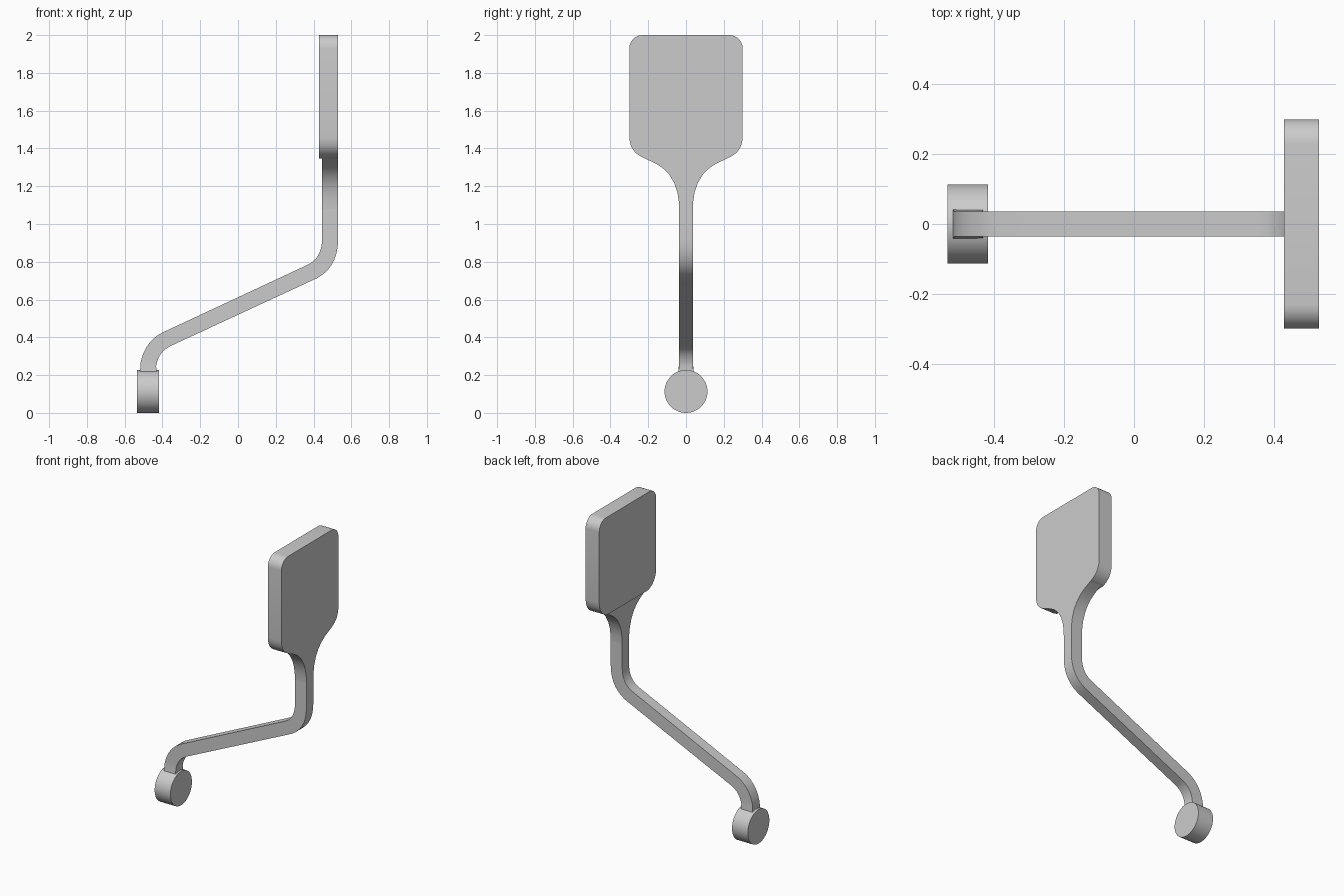
import bpy, bmesh, math
from mathutils import Vector

cube = bpy.data.objects.get("Cube")
if cube:
    bpy.data.objects.remove(cube, do_unlink=True)

grey = bpy.data.materials.new("plain grey")
grey.use_nodes = True
colour = (0.6, 0.6, 0.6, 1)
grey.diffuse_color = colour
grey.node_tree.nodes["Principled BSDF"].inputs["Base Color"].default_value = colour


def finish(bm, name):
    bmesh.ops.recalc_face_normals(bm, faces=bm.faces)
    mesh = bpy.data.meshes.new(name)
    bm.to_mesh(mesh)
    bm.free()
    mesh.materials.append(grey)
    ob = bpy.data.objects.new(name, mesh)
    bpy.context.collection.objects.link(ob)
    bpy.ops.object.select_all(action='DESELECT')
    ob.select_set(True)
    bpy.context.view_layer.objects.active = ob
    bpy.ops.object.shade_smooth_by_angle(angle=math.radians(35))
    return ob


def plate(name, half, x0, x1):
    """Extrude a y-symmetric outline, given as (y, z) from bottom to top."""
    outline = half + [(-y, z) for y, z in reversed(half)]
    bm = bmesh.new()
    face = bm.faces.new([bm.verts.new((x0, y, z)) for y, z in outline])
    out = bmesh.ops.extrude_face_region(bm, geom=[face])
    verts = [g for g in out["geom"] if isinstance(g, bmesh.types.BMVert)]
    bmesh.ops.translate(bm, verts=verts, vec=(x1 - x0, 0, 0))
    return finish(bm, name)


def bend(a, corner, b, steps=8):
    """Points along a rounded corner."""
    a, c, b = Vector(a), Vector(corner), Vector(b)
    return [a * (1 - t) ** 2 + c * 2 * t * (1 - t) + b * t * t
            for t in (i / steps for i in range(steps + 1))]


# Cranked arm: rectangular section lofted between its upper and lower edges
upper = bend((-0.515, 0.27), (-0.49, 0.385), (-0.39, 0.43)) \
    + bend((0.36, 0.78), (0.445, 0.815), (0.445, 0.92))
lower = bend((-0.433, 0.25), (-0.42, 0.325), (-0.355, 0.355)) \
    + bend((0.39, 0.7), (0.53, 0.755), (0.53, 0.92))
sections = [(Vector((-0.52, 0.2)), Vector((-0.432, 0.2)), 0.043)]
sections += [(u, l, 0.036) for u, l in zip(upper, lower)]
sections.append((Vector((0.445, 1.08)), Vector((0.53, 1.08)), 0.036))

bm = bmesh.new()
rings = []
for u, l, w in sections:
    rings.append([bm.verts.new((p.x, y, p.y))
                  for p, y in ((u, -w), (u, w), (l, w), (l, -w))])
for r, s in zip(rings, rings[1:]):
    for i in range(4):
        j = (i + 1) % 4
        bm.faces.new((r[i], r[j], s[j], s[i]))
bm.faces.new(rings[0])
bm.faces.new(rings[-1])
finish(bm, "arm")

# Flared neck that blends the arm into the pad
step = 1.348
neck = [(0.036, 1.08), (0.038, 1.12), (0.046, 1.17), (0.063, 1.218), (0.088, 1.26),
        (0.12, 1.293), (0.16, 1.32), (0.22, step)]
plate("neck", neck, 0.445, 0.53)

# Thick pad with rounded corners
pad = [(0.22, step)]
pad += [tuple(p) for p in bend((0.235, 1.356), (0.297, 1.385), (0.3, 1.46))]
pad += [(0.3 - 0.07 + 0.07 * math.cos(a), 1.93 + 0.07 * math.sin(a))
        for a in (i * math.pi / 16 for i in range(9))]
plate("pad", pad, 0.43, 0.53)

# Round foot lying along x
radius = 0.1135
bm = bmesh.new()
bmesh.ops.create_cone(bm, cap_ends=True, segments=48, radius1=radius,
                      radius2=radius, depth=0.116)
foot = finish(bm, "foot")
foot.rotation_euler = (0, math.pi / 2, 0)
foot.location = (-0.477, 0, radius)
